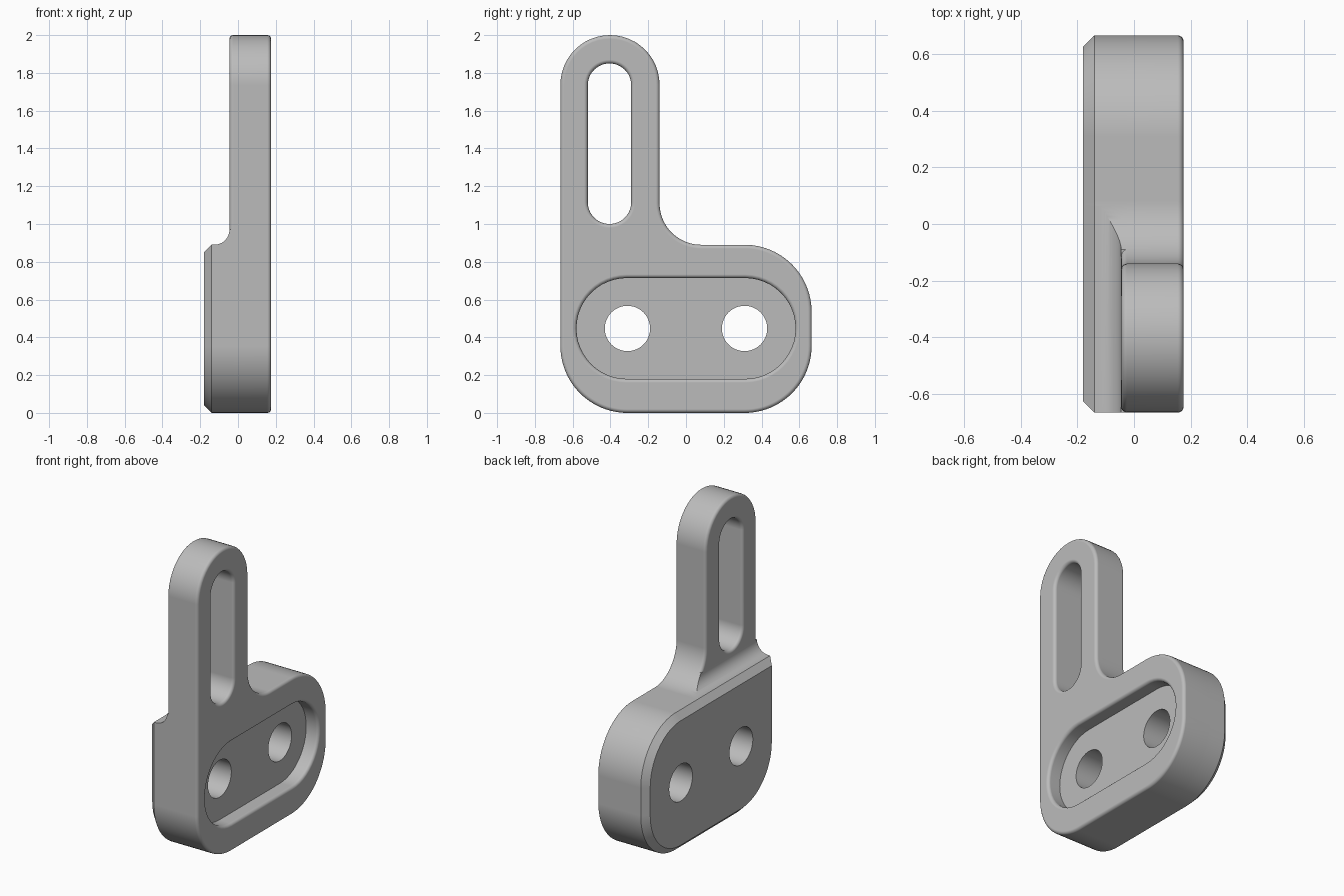
import bpy
import bmesh
from math import sin, cos, radians, pi

if "Cube" in bpy.data.objects:
    bpy.data.objects.remove(bpy.data.objects["Cube"], do_unlink=True)

GREY = (0.5, 0.5, 0.5, 1.0)
metal = bpy.data.materials.new("plain grey")
metal.use_nodes = True
metal.diffuse_color = GREY
metal.node_tree.nodes["Principled BSDF"].inputs["Base Color"].default_value = GREY

BACK, STEP, FRONT = -0.18, -0.045, 0.175   # x of block back, arm back, recessed face
BASE_TOP = 0.89
MID_Z = 0.447
ROUND = 0.02
CHAMFER = 0.04


def arc(cu, cv, r, start, end, steps=24):
    angles = [radians(start + (end - start) * i / steps) for i in range(steps + 1)]
    return [(cu + r * cos(a), cv + r * sin(a)) for a in angles]


def bracket_outline(d):
    """L-shaped side outline, inset by d."""
    r = 0.355 - d
    return (arc(-0.31, 0.355, r, 180, 270) + arc(0.31, 0.355, r, 270, 360)
            + arc(0.31, 0.535, r, 0, 90)
            + arc(0.08, 1.11, 0.22 + d, 270, 180)
            + arc(-0.4025, 1.7375, 0.2625 - d, 0, 180))


def slot_outline(d):
    r = 0.115 - d
    return arc(-0.405, 1.735, r, 0, 180) + arc(-0.405, 1.115, r, 180, 360)


def recess_outline(d):
    r = 0.267 - d
    return arc(-0.313, MID_Z, r, 90, 270) + arc(0.313, MID_Z, r, -90, 90)


def loft(name, rings):
    """Closed solid through equal-length rings of 3D points."""
    bm = bmesh.new()
    loops = [[bm.verts.new(p) for p in ring] for ring in rings]
    n = len(loops[0])
    for a, b in zip(loops, loops[1:]):
        for i in range(n):
            j = (i + 1) % n
            bm.faces.new((a[i], a[j], b[j], b[i]))
    bm.faces.new(loops[0][::-1])
    bm.faces.new(loops[-1])
    bmesh.ops.recalc_face_normals(bm, faces=bm.faces[:])
    mesh = bpy.data.meshes.new(name)
    bm.to_mesh(mesh)
    bm.free()
    obj = bpy.data.objects.new(name, mesh)
    bpy.context.scene.collection.objects.link(obj)
    return obj


def side_loft(name, outline, stations):
    return loft(name, [[(x, y, z) for y, z in outline(d)] for x, d in stations])


def rim(x, direction, sign=1, steps=5):
    """Quarter-round stations ending on plane x; sign -1 flares outwards."""
    result = []
    for i in range(steps + 1):
        a = pi / 2 * i / steps
        result.append((x - direction * ROUND * (1 - sin(a)), sign * ROUND * (1 - cos(a))))
    return result


def cut(obj, cutters):
    for cutter in cutters:
        cutter.hide_render = True
        mod = obj.modifiers.new("cut", 'BOOLEAN')
        mod.operation = 'DIFFERENCE'
        mod.solver = 'EXACT'
        mod.object = cutter
    bpy.context.view_layer.update()
    result = bpy.data.meshes.new_from_object(
        obj.evaluated_get(bpy.context.evaluated_depsgraph_get()))
    obj.modifiers.clear()
    obj.data = result


# Rounded L-shaped plate and the chamfered block behind its foot
plate = side_loft("bracket_plate", bracket_outline,
                  rim(STEP, -1)[::-1] + rim(FRONT, 1))
block = side_loft("back_block", bracket_outline,
                  [(BACK, CHAMFER), (BACK + CHAMFER, 0), (STEP + ROUND, 0)])

# Cutter that leaves the block's top chamfer and its fillet up to the arm
top = BASE_TOP + 0.0005
profile = ([(-0.3, top - 0.16), (BACK + CHAMFER, top)]
           + arc(-0.125, top + 0.08, 0.08, 270, 360, 12)
           + [(0.1, top + 0.08), (0.1, 2.2), (-0.3, 2.2)])
step_cutter = loft("step_cutter", [[(x, y, z) for x, z in profile] for y in (-1, 1)])

# Bolt holes
holes = [side_loft("hole_cutter", lambda d, y=y: arc(y, MID_Z, 0.12, 0, 360 - 7.5, 47),
                   [(-0.4, 0), (0.4, 0)]) for y in (-0.31, 0.31)]

# Adjusting slot with softened rims, and the shallow recess
slot_cutter = side_loft("slot_cutter", slot_outline,
                        [(STEP - 0.05, -ROUND)] + rim(STEP, -1, -1)[::-1]
                        + rim(FRONT, 1, -1) + [(FRONT + 0.05, -ROUND)])
recess_cutter = side_loft("recess_cutter", recess_outline,
                          [(FRONT - 0.09, 0)] + rim(FRONT, 1, -1)
                          + [(FRONT + 0.05, -ROUND)])

cut(plate, [slot_cutter, recess_cutter] + holes)
cut(block, [step_cutter] + holes)
for cutter in [slot_cutter, recess_cutter, step_cutter] + holes:
    bpy.data.objects.remove(cutter, do_unlink=True)

# Finish: one colour, smooth rounds, flat faces kept flat
for obj in (plate, block):
    obj.data.materials.clear()
    obj.data.materials.append(metal)
    bpy.ops.object.select_all(action='DESELECT')
    obj.select_set(True)
    bpy.context.view_layer.objects.active = obj
    bpy.ops.object.shade_smooth_by_angle(angle=radians(30))
    weighted = obj.modifiers.new("even_shading", 'WEIGHTED_NORMAL')
    weighted.keep_sharp = True
    weighted.weight = 100
